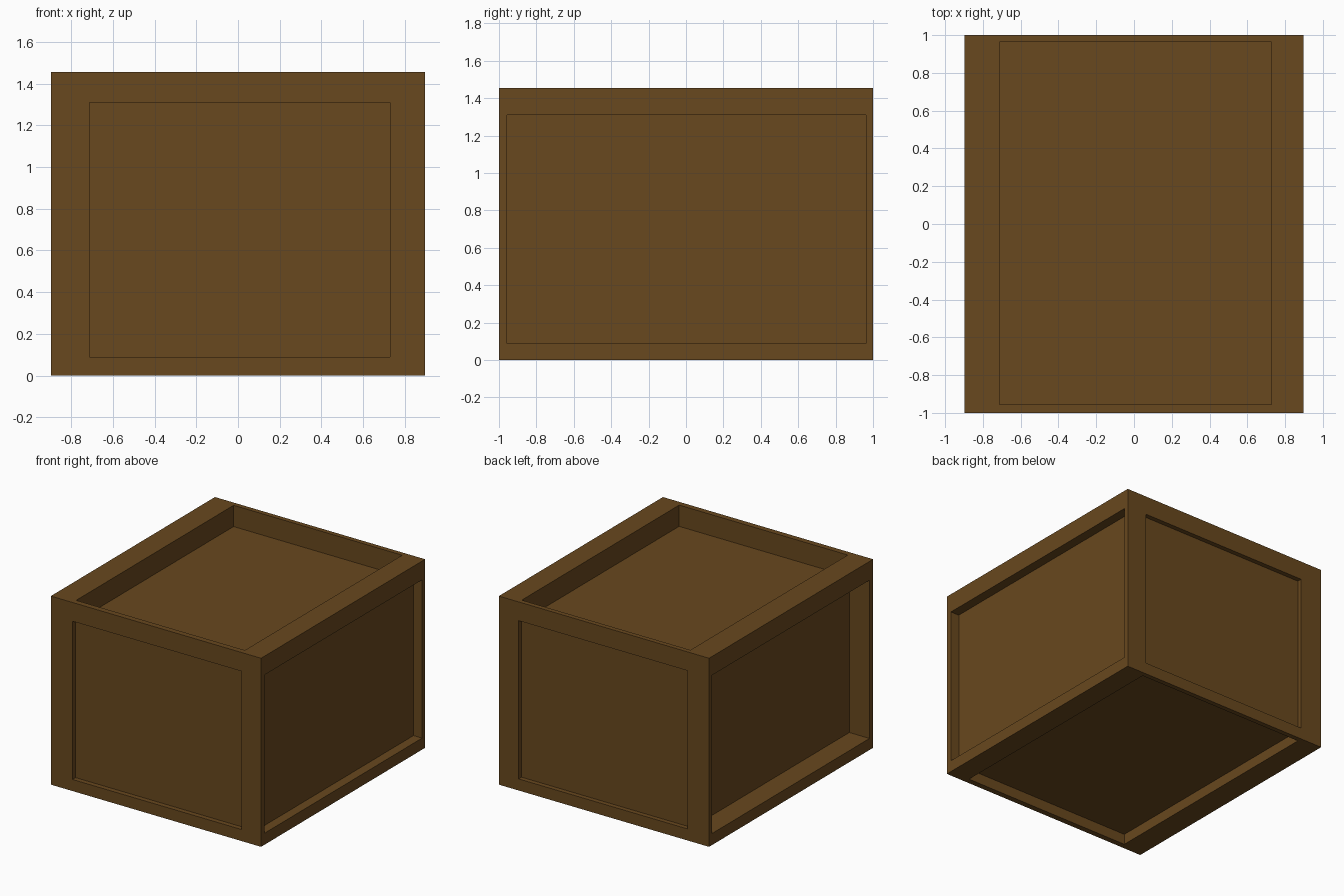
import bpy, bmesh
from mathutils import Vector

if "Cube" in bpy.data.objects:
    bpy.data.objects.remove(bpy.data.objects["Cube"])

LOW, HIGH = Vector((-0.897, -1.0, 0.0)), Vector((0.897, 1.0, 1.455))
# Bounds shared by the panel openings on every side
OPEN_LOW, OPEN_HIGH = Vector((-0.712, -0.956, 0.089)), Vector((0.728, 0.963, 1.31))
# Recess depth per (axis, side)
DEPTH = {(0, -1): 0.172, (0, 1): 0.073,
         (1, -1): 0.038, (1, 1): 0.036,
         (2, -1): 0.081, (2, 1): 0.164}

# Crate body
bm = bmesh.new()
bmesh.ops.create_cube(bm, size=1.0)
for v in bm.verts:
    v.co = Vector([LOW[i] if v.co[i] < 0 else HIGH[i] for i in range(3)])
bm.normal_update()


def extruded(face):
    return bmesh.ops.extrude_discrete_faces(bm, faces=[face])["faces"][0]


# Frame border and sunken panel on each side
for face in list(bm.faces):
    normal = face.normal.copy()
    axis = max(range(3), key=lambda i: abs(normal[i]))
    side = 1 if normal[axis] > 0 else -1
    panel = extruded(face)
    for v in panel.verts:
        for i in range(3):
            if i != axis:
                v.co[i] = min(max(v.co[i], OPEN_LOW[i]), OPEN_HIGH[i])
    panel = extruded(panel)
    for v in panel.verts:
        v.co[axis] -= side * DEPTH[axis, side]

bmesh.ops.recalc_face_normals(bm, faces=bm.faces)
mesh = bpy.data.meshes.new("crate")
bm.to_mesh(mesh)
bm.free()
crate = bpy.data.objects.new("crate", mesh)
bpy.context.collection.objects.link(crate)

# Brown wood
wood = bpy.data.materials.new("brown_wood")
wood.diffuse_color = (0.14, 0.065, 0.013, 1.0)
wood.use_nodes = True
wood.node_tree.nodes["Principled BSDF"].inputs["Base Color"].default_value = wood.diffuse_color
mesh.materials.append(wood)
